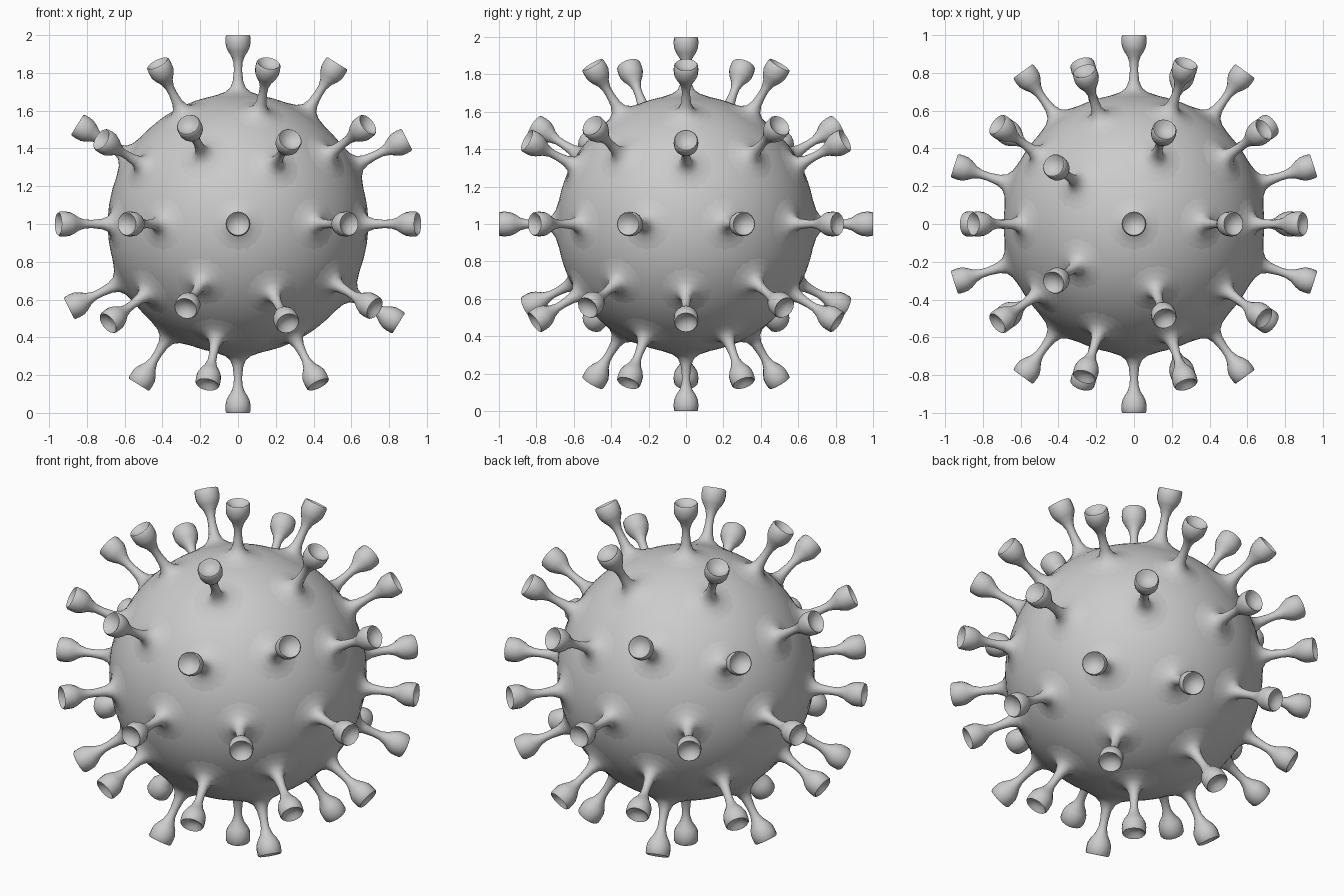
import bpy, bmesh, math
from mathutils import Vector, Matrix

if "Cube" in bpy.data.objects:
    bpy.data.objects.remove(bpy.data.objects["Cube"], do_unlink=True)

CENTRE = Vector((0, 0, 1))
BODY_RADIUS = 0.69
SIDES = 16

# Single matte grey
grey = bpy.data.materials.new("light_grey")
grey.use_nodes = True
colour = (0.6, 0.6, 0.6, 1)
grey.diffuse_color = colour
grey.node_tree.nodes["Principled BSDF"].inputs["Base Color"].default_value = colour


def add_object(name, mesh, rotation=None):
    obj = bpy.data.objects.new(name, mesh)
    bpy.context.collection.objects.link(obj)
    obj.location = CENTRE
    if rotation:
        obj.rotation_euler = rotation.to_euler()
    return obj


def finish_mesh(bm, name):
    bmesh.ops.recalc_face_normals(bm, faces=bm.faces)
    mesh = bpy.data.meshes.new(name)
    bm.to_mesh(mesh)
    bm.free()
    mesh.materials.append(grey)
    mesh.shade_smooth()
    return mesh


# Round body
bm = bmesh.new()
bmesh.ops.create_icosphere(bm, subdivisions=5, radius=BODY_RADIUS)
add_object("body", finish_mesh(bm, "body"))

# Spike profile: flared root, thin stem, cupped head (radius, distance from centre)
profile = [(0.16, 0.669), (0.11, 0.684), (0.07, 0.698), (0.042, 0.72),
           (0.028, 0.755), (0.022, 0.81), (0.023, 0.85), (0.034, 0.885),
           (0.053, 0.915), (0.064, 0.94), (0.066, 0.965), (0.065, 0.993),
           (0.06, 1.0), (0.05, 0.993), (0.035, 0.978), (0, 0.972)]
bm = bmesh.new()
verts = [bm.verts.new((r, 0, h)) for r, h in profile]
edges = [bm.edges.new(pair) for pair in zip(verts, verts[1:])]
bmesh.ops.spin(bm, geom=verts + edges, cent=(0, 0, 0), axis=(0, 0, 1),
               angle=math.tau, steps=SIDES, use_duplicate=False)
bmesh.ops.remove_doubles(bm, verts=bm.verts, dist=0.0005)
spike_mesh = finish_mesh(bm, "spike")

# One spike at every point of a coarse icosphere
guide = bmesh.new()
bmesh.ops.create_icosphere(guide, subdivisions=2, radius=1)
for i, v in enumerate(guide.verts):
    turn = v.co.normalized().to_track_quat('Z', 'Y')
    add_object(f"spike_{i + 1}", spike_mesh, turn)
guide.free()
bpy.context.view_layer.update()

# Keep crisp rims on the spike heads
rim = bpy.data.objects["spike_1"]
bpy.ops.object.select_all(action='DESELECT')
rim.select_set(True)
bpy.context.view_layer.objects.active = rim
bpy.ops.object.shade_smooth_by_angle(angle=math.radians(50))
